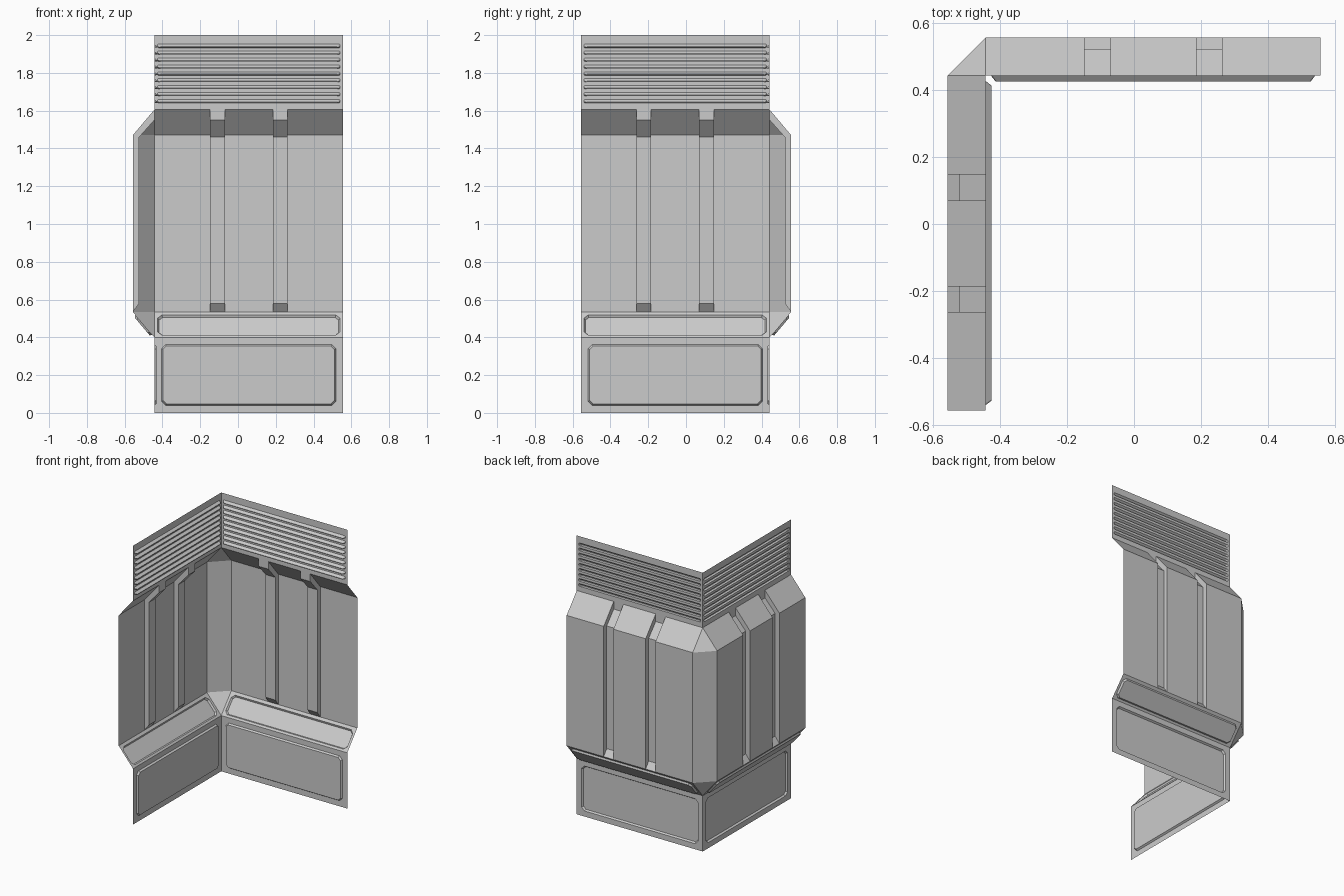
import bpy
import bmesh
from mathutils import Vector

cube = bpy.data.objects.get("Cube")
if cube:
    bpy.data.objects.remove(cube)

grey = bpy.data.materials.new("wall grey")
grey.use_nodes = True
COLOR = (0.6, 0.6, 0.6, 1)
grey.diffuse_color = COLOR
grey.node_tree.nodes["Principled BSDF"].inputs["Base Color"].default_value = COLOR

# Wall layout: inner plane, outer plane, recess plane, ends along the wall
INNER, OUTER, RECESS = 0.443, 0.557, 0.523
START, END = -0.443, 0.557
Z_BASE, Z_LOW, Z_HIGH, Z_TOP = 0.40, 0.535, 1.47, 1.605
CHANNELS = [(-0.148, -0.07), (0.186, 0.263)]


def make_part(name, polys):
    """Join polygons, ordered counter-clockwise from inside, into one outward sheet."""
    bm = bmesh.new()
    for poly in polys:
        bm.faces.new([bm.verts.new(p) for p in reversed(poly)])
    bmesh.ops.remove_doubles(bm, verts=bm.verts, dist=0.0005)
    mesh = bpy.data.meshes.new(name)
    bm.to_mesh(mesh)
    bm.free()
    mesh.materials.append(grey)
    obj = bpy.data.objects.new(name, mesh)
    bpy.context.collection.objects.link(obj)


def both_walls(name, polys):
    """Make the back wall part and its twin, reflected across the corner diagonal."""
    make_part("back_" + name, polys)
    make_part("side_" + name, [[(-y, -x, z) for x, y, z in reversed(p)] for p in polys])


def octagon(x0, x1, v0, v1, c):
    return [(x0 + c, v0), (x1 - c, v0), (x1, v0 + c), (x1, v1 - c),
            (x1 - c, v1), (x0 + c, v1), (x0, v1 - c), (x0, v0 + c)]


def panel(bottom, top, hole, clip, depth, slope, lower_slope):
    """Flat strip between two (y, z) points with a clipped-corner pressed panel."""
    a, b = Vector((0, *bottom)), Vector((0, *top))
    up = (b - a).normalized()
    out = Vector((0, up.z, -up.y))

    def place(pts, push=0.0):
        return [a + Vector((x, 0, 0)) + up * v + out * push for x, v in pts]

    length = (b - a).length
    x0, x1, v0, v1 = hole
    rect = place([(START, 0), (END, 0), (END, length), (START, length)])
    rim = place(octagon(x0, x1, v0, v1, clip))
    floor = place(octagon(x0 + slope, x1 - slope, v0 + lower_slope, v1 - slope, clip * 0.8), depth)
    polys = [floor]
    for i in range(4):
        j, k = 2 * i, (2 * i + 2) % 8
        polys.append([rect[i], rect[(i + 1) % 4], rim[j + 1], rim[j]])
        polys.append([rect[(i + 1) % 4], rim[k], rim[j + 1]])
    for i in range(8):
        n = (i + 1) % 8
        polys.append([rim[i], rim[n], floor[n], floor[i]])
    return polys


# Base panel, pressed inward
both_walls("base_panel", panel((INNER, 0), (INNER, Z_BASE),
                               (-0.405, 0.518, 0.04, 0.362), 0.022, -0.012, 0.008, 0.008))

# Sloped skirt, its panel pressed outward
both_walls("skirt_panel", panel((INNER, Z_BASE), (OUTER, Z_LOW),
                                (-0.425, 0.54, 0.016, 0.155), 0.022, 0.012, 0.008, 0.008))

# Louvred top band, one pressed slat per row
ROWS, PITCH, FIRST = 9, 0.0365, 1.632
louvres = []
for r in range(ROWS):
    low = Z_TOP if r == 0 else FIRST + r * PITCH
    high = 2.0 if r == ROWS - 1 else FIRST + (r + 1) * PITCH
    v = FIRST + r * PITCH + 0.009 - low
    louvres += panel((INNER, low), (INNER, high),
                     (-0.427, 0.541, v, v + 0.019), 0.005, -0.017, 0.013, 0.001)
both_walls("louvre_band", louvres)

# Bulging middle with two recessed channels
full = [(OUTER, Z_LOW), (OUTER, Z_HIGH), (INNER, Z_TOP)]
sunk = [(OUTER, Z_LOW), (RECESS, 0.58), (RECESS, 1.46), (INNER, 1.55), (INNER, Z_TOP)]


def strips(x0, x1, profile):
    return [[(x0, *p), (x1, *p), (x1, *q), (x0, *q)] for p, q in zip(profile, profile[1:])]


bulge = []
edges = [START] + [x for c in CHANNELS for x in c] + [END]
for i, (x0, x1) in enumerate(zip(edges, edges[1:])):
    bulge += strips(x0, x1, sunk if i % 2 else full)
outline = full + sunk[-2:0:-1]
for x0, x1 in CHANNELS:
    bulge.append([(x0, *p) for p in outline])
    bulge.append([(x1, *p) for p in reversed(outline)])
both_walls("bulge", bulge)

# Chamfered corner joining the two walls
chain = [(INNER, Z_BASE)] + full
corner = []
for (d0, z0), (d1, z1) in zip(chain, chain[1:]):
    ring = [(-d0, INNER, z0), (-INNER, d0, z0), (-INNER, d1, z1), (-d1, INNER, z1)]
    corner.append(list(dict.fromkeys(ring)))
make_part("corner_chamfer", corner)
